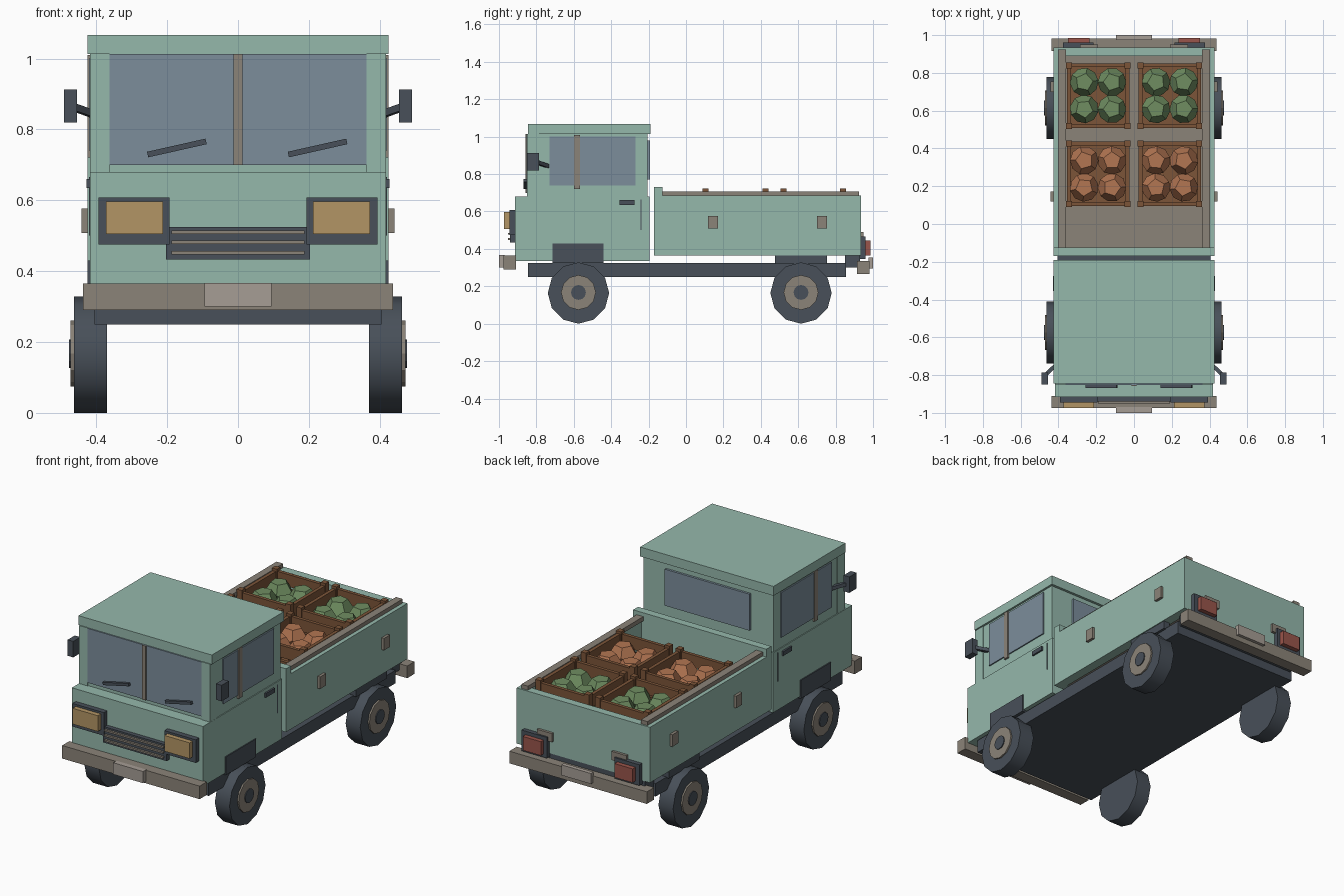
import bpy, bmesh, math, random
from mathutils import Vector, Matrix

if "Cube" in bpy.data.objects:
    bpy.data.objects.remove(bpy.data.objects["Cube"])

random.seed(4)


def mat(name, r, g, b):
    m = bpy.data.materials.new(name)
    m.diffuse_color = (r, g, b, 1)
    m.use_nodes = True
    m.node_tree.nodes["Principled BSDF"].inputs["Base Color"].default_value = m.diffuse_color
    return m


TEAL = mat("teal_paint", .30, .48, .41)
DARK = mat("dark_trim", .065, .08, .10)
TAN = mat("tan_metal", .26, .23, .19)
PALE = mat("pale_metal", .38, .34, .30)
GLASS = mat("blue_glass", .20, .27, .33)
AMBER = mat("amber_lens", .45, .30, .13)
RED = mat("red_lens", .32, .09, .07)
WOOD = mat("wood", .20, .09, .04)
GREEN = mat("green_produce", .16, .27, .12)
ORANGE = mat("orange_produce", .45, .18, .085)


def finish(name, bm, m):
    bmesh.ops.recalc_face_normals(bm, faces=bm.faces)
    me = bpy.data.meshes.new(name)
    bm.to_mesh(me)
    bm.free()
    me.materials.append(m)
    ob = bpy.data.objects.new(name, me)
    bpy.context.collection.objects.link(ob)
    return ob


def add_box(bm, x0, x1, y0, y1, z0, z1):
    c = Matrix.Translation(((x0 + x1) / 2, (y0 + y1) / 2, (z0 + z1) / 2))
    bmesh.ops.create_cube(bm, size=1, matrix=c @ Matrix.Diagonal((x1 - x0, y1 - y0, z1 - z0, 1)))


def box(name, m, *b):
    bm = bmesh.new()
    add_box(bm, *b)
    return finish(name, bm, m)


def pair(name, m, x0, x1, *b):
    box("left_" + name, m, -x1, -x0, *b)
    box("right_" + name, m, x0, x1, *b)


def bar(name, m, a, b, t):
    # square bar between two points
    a, b = Vector(a), Vector(b)
    d = b - a
    bm = bmesh.new()
    q = d.to_track_quat('Z', 'Y').to_matrix().to_4x4()
    bmesh.ops.create_cube(bm, size=1, matrix=Matrix.Translation((a + b) / 2) @ q
                          @ Matrix.Diagonal((t, t, d.length, 1)))
    return finish(name, bm, m)


def disc(name, m, x0, x1, y, z, r):
    # twelve-sided cylinder along x
    bm = bmesh.new()
    bmesh.ops.create_cone(bm, cap_ends=True, segments=12, radius1=r, radius2=r, depth=abs(x1 - x0),
                          matrix=Matrix.Translation(((x0 + x1) / 2, y, z)) @ Matrix.Rotation(math.pi / 2, 4, 'Y'))
    return finish(name, bm, m)


# chassis and bumpers
box("chassis", DARK, -.405, .405, -.845, .855, .25, .325)
box("front_bumper", TAN, -.438, .438, -.975, -.91, .29, .365)
box("front_plate", PALE, -.095, .095, -1.0, -.97, .30, .367)
box("rear_bumper", TAN, -.438, .438, .915, .982, .265, .335)
box("rear_plate", PALE, -.094, .094, .975, 1.0, .295, .355)
box("rear_sill", DARK, -.39, .39, .85, .93, .30, .37)

# cab
box("cab_lower", TEAL, -.418, .418, -.915, -.195, .335, .68)
box("cab_upper", TEAL, -.413, .413, -.845, -.205, .68, 1.02)
box("cab_roof", TEAL, -.425, .425, -.845, -.19, 1.013, 1.067)
pair("front_pillar", TEAL, .363, .417, -.85, -.785, .68, 1.014)
box("windshield", GLASS, -.363, .363, -.852, -.84, .70, 1.013)
box("windshield_post", TAN, -.012, .012, -.858, -.84, .70, 1.013)
box("rear_window", GLASS, -.27, .27, -.21, -.192, .77, .98)
pair("side_window", GLASS, .405, .42, -.73, -.27, .74, 1.0)
pair("side_window_post", TAN, .405, .424, -.598, -.566, .72, 1.01)
pair("door_handle", DARK, .41, .428, -.355, -.275, .635, .66)
pair("door_seam", DARK, .41, .42, -.243, -.237, .50, .665)
bar("left_wiper", DARK, (-.255, -.86, .729), (-.09, -.86, .766), .016)
bar("right_wiper", DARK, (.142, -.86, .729), (.307, -.86, .766), .016)

# mirrors
pair("mirror", DARK, .455, .491, -.85, -.785, .82, .912)
for side, s in (("left", -1), ("right", 1)):
    bar(side + "_mirror_arm", DARK, (s * .465, -.795, .863), (s * .405, -.738, .842), .02)

# headlights and grille
pair("headlight_housing", DARK, .193, .393, -.945, -.91, .475, .608)
pair("headlight_lens", AMBER, .212, .373, -.973, -.94, .505, .596)
box("grille", DARK, -.203, .203, -.94, -.91, .433, .525)
for i, z in enumerate((.452, .481, .510)):
    box(f"grille_bar_{i}", TAN, -.187, .187, -.952, -.935, z - .005, z + .005)

# wheel arches and wheels
pair("front_arch", DARK, .38, .424, -.715, -.44, .325, .43)
pair("rear_arch", DARK, .38, .42, .475, .755, .32, .37)
for side, s in (("left", -1), ("right", 1)):
    for end, y in (("front", -.575), ("rear", .615)):
        n = f"{end}_{side}_"
        tyre = disc(n + "tyre", DARK, s * .37, s * .463, y, .164, .164)
        bpy.context.view_layer.objects.active = tyre
        tyre.select_set(True)
        bpy.ops.object.shade_smooth_by_angle(angle=math.radians(35))
        tyre.select_set(False)
        disc(n + "rim", TAN, s * .45, s * .472, y, .167, .093)
        disc(n + "hub", DARK, s * .46, s * .477, y, .167, .04)

# cargo bed
box("bed_floor", TAN, -.40, .40, -.15, .91, .37, .43)
pair("bed_side", TEAL, .37, .425, -.17, .935, .365, .685)
box("bed_front_wall", TEAL, -.425, .425, -.17, -.125, .365, .73)
box("tailgate", TEAL, -.42, .42, .89, .935, .365, .685)
pair("bed_rail", TAN, .36, .402, -.125, .925, .683, .708)
for i, y in enumerate((.145, .727)):
    pair(f"side_marker_{i}", TAN, .42, .441, y - .027, y + .027, .508, .577)

# tail lights and tailgate hinges
pair("tail_housing", DARK, .215, .375, .93, .96, .345, .465)
pair("tail_lens", RED, .235, .35, .955, .986, .365, .445)
pair("tailgate_hinge", TAN, .19, .285, .93, .95, .44, .49)


def crate(name, cx, cy, m):
    h, top, low = .17, .707, .43
    bm = bmesh.new()
    # corner posts
    for sx in (-1, 1):
        for sy in (-1, 1):
            px, py = cx + sx * (h - .015), cy + sy * (h + .005 - .015)
            add_box(bm, px - .016, px + .016, py - .016, py + .016, low, .722)
    # three slats on each side
    for z1 in (top, top - .09, top - .18):
        for s in (-1, 1):
            x, y = cx + s * (h - .014), cy + s * (h - .009)
            add_box(bm, x - .01, x + .01, cy - h, cy + h, z1 - .07, z1)
            add_box(bm, cx - h, cx + h, y - .01, y + .01, z1 - .07, z1)
    add_box(bm, cx - h + .01, cx + h - .01, cy - h + .01, cy + h - .01, .57, .59)
    finish(name, bm, WOOD)
    # twelve-faced produce
    for i in range(4):
        ico = bmesh.new()
        bmesh.ops.create_icosphere(ico, subdivisions=1, radius=1)
        pts = [f.calc_center_median().normalized() * .077 for f in ico.faces]
        ico.free()
        bm = bmesh.new()
        for p in pts:
            bm.verts.new(p)
        bmesh.ops.convex_hull(bm, input=bm.verts[:])
        bmesh.ops.dissolve_limit(bm, angle_limit=.05, verts=bm.verts[:], edges=bm.edges[:])
        ob = finish(f"{name}_produce_{i}", bm, m)
        ob.location = (cx + (i % 2 - .5) * .147, cy + (i // 2 - .5) * .143, .635)
        ob.rotation_euler.z = random.uniform(0, 6.28)


for side, x in (("left", -.19), ("right", .19)):
    crate(f"front_{side}_crate", x, .265, ORANGE)
    crate(f"rear_{side}_crate", x, .68, GREEN)
